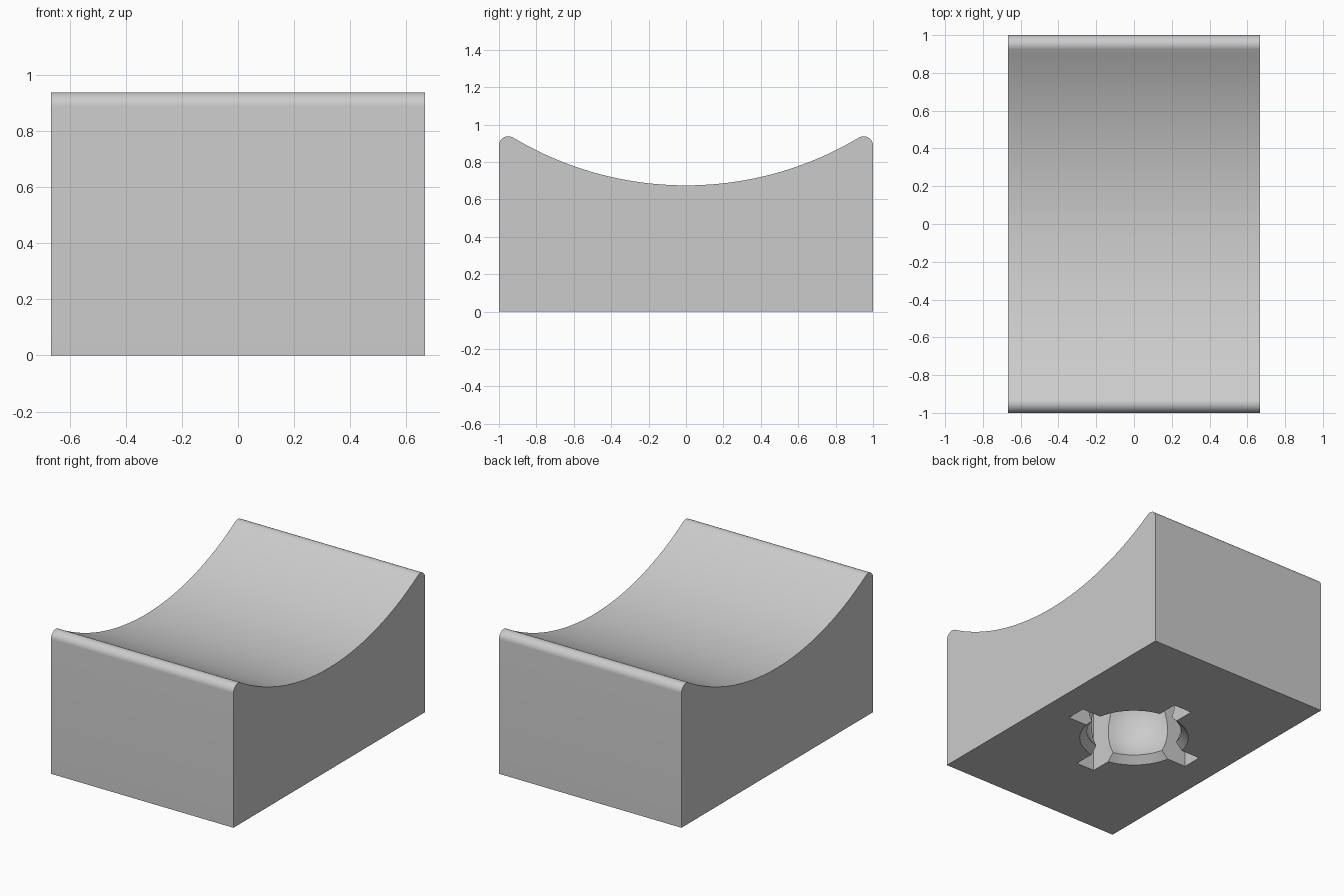
import bpy, bmesh, math

old = bpy.data.objects.get("Cube")
if old:
    bpy.data.objects.remove(old, do_unlink=True)

HALF_X = 0.667      # half width of the block
DISH_R = 1.8        # radius of the hollow top
DISH_Z = 0.675      # lowest point of the hollow
LIP_R = 0.05        # rounding of the two lips
BALL_R = 0.333      # ball socket
NECK_R, NECK_Z, MOUTH_R = 0.29, 0.045, 0.335


def make_object(name, bm):
    bmesh.ops.recalc_face_normals(bm, faces=bm.faces)
    mesh = bpy.data.meshes.new(name)
    bm.to_mesh(mesh)
    bm.free()
    obj = bpy.data.objects.new(name, mesh)
    bpy.context.collection.objects.link(obj)
    return obj


def arc(cy, cz, r, a0, a1, n):
    return [(cy + r * math.cos(a0 + (a1 - a0) * i / n),
             cz + r * math.sin(a0 + (a1 - a0) * i / n)) for i in range(n + 1)]


# Block: side profile with hollow top and rounded lips, extruded across x
dish_cz = DISH_Z + DISH_R
lip_y = 1 - LIP_R
lip_z = dish_cz - math.sqrt((DISH_R + LIP_R) ** 2 - lip_y ** 2)
touch = math.atan2(dish_cz - lip_z, -lip_y)     # where lip meets hollow
right = [(1, 0)] + arc(lip_y, lip_z, LIP_R, 0, touch, 14)
hollow = arc(0, dish_cz, DISH_R, touch - math.pi, -touch, 48)[1:-1]
hollow.sort(key=lambda p: -p[0])
left = [(-y, z) for y, z in reversed(right)]

bm = bmesh.new()
face = bm.faces.new([bm.verts.new((-HALF_X, y, z)) for y, z in right + hollow + left])
ext = bmesh.ops.extrude_face_region(bm, geom=[face])
new_verts = [v for v in ext["geom"] if isinstance(v, bmesh.types.BMVert)]
bmesh.ops.translate(bm, verts=new_verts, vec=(2 * HALF_X, 0, 0))
block = make_object("cradle_block", bm)

# Socket cutter: flared mouth, narrow neck and ball, turned around z
ball_z = NECK_Z + math.sqrt(BALL_R ** 2 - NECK_R ** 2)
start = math.atan2(NECK_Z - ball_z, NECK_R)
flare = 0.1
profile = [(0, -flare), (MOUTH_R + flare, -flare)]
profile += arc(0, ball_z, BALL_R, start, math.pi / 2, 24)
bm = bmesh.new()
verts = [bm.verts.new((r, 0, z)) for r, z in profile]
edges = [bm.edges.new(pair) for pair in zip(verts, verts[1:])]
bmesh.ops.spin(bm, geom=verts + edges, cent=(0, 0, 0), axis=(0, 0, 1),
               angle=2 * math.pi, steps=64)
bmesh.ops.remove_doubles(bm, verts=bm.verts, dist=0.0005)
cutters = [make_object("socket_cutter", bm)]

# Slot cutters: two crossing slots through the socket wall
for name, size in (("slot_x_cutter", (0.934, 0.134)), ("slot_y_cutter", (0.134, 0.934))):
    bm = bmesh.new()
    bmesh.ops.create_cube(bm, size=1)
    bmesh.ops.scale(bm, verts=bm.verts, vec=(*size, 0.57))
    bmesh.ops.translate(bm, verts=bm.verts, vec=(0, 0, 0.185))
    cutters.append(make_object(name, bm))

bpy.ops.object.select_all(action="DESELECT")
block.select_set(True)
bpy.context.view_layer.objects.active = block
for cutter in cutters:
    cutter.hide_render = True
    mod = block.modifiers.new(cutter.name, "BOOLEAN")
    mod.operation, mod.solver, mod.object = "DIFFERENCE", "EXACT", cutter
    bpy.ops.object.modifier_apply(modifier=mod.name)
    bpy.data.objects.remove(cutter, do_unlink=True)

# Single plain grey
grey = bpy.data.materials.new("plain_grey")
grey.use_nodes = True
colour = (0.6, 0.6, 0.6, 1)
grey.diffuse_color = colour
grey.node_tree.nodes["Principled BSDF"].inputs["Base Color"].default_value = colour
block.data.materials.clear()
block.data.materials.append(grey)
bpy.ops.object.shade_smooth_by_angle(angle=math.radians(25))
